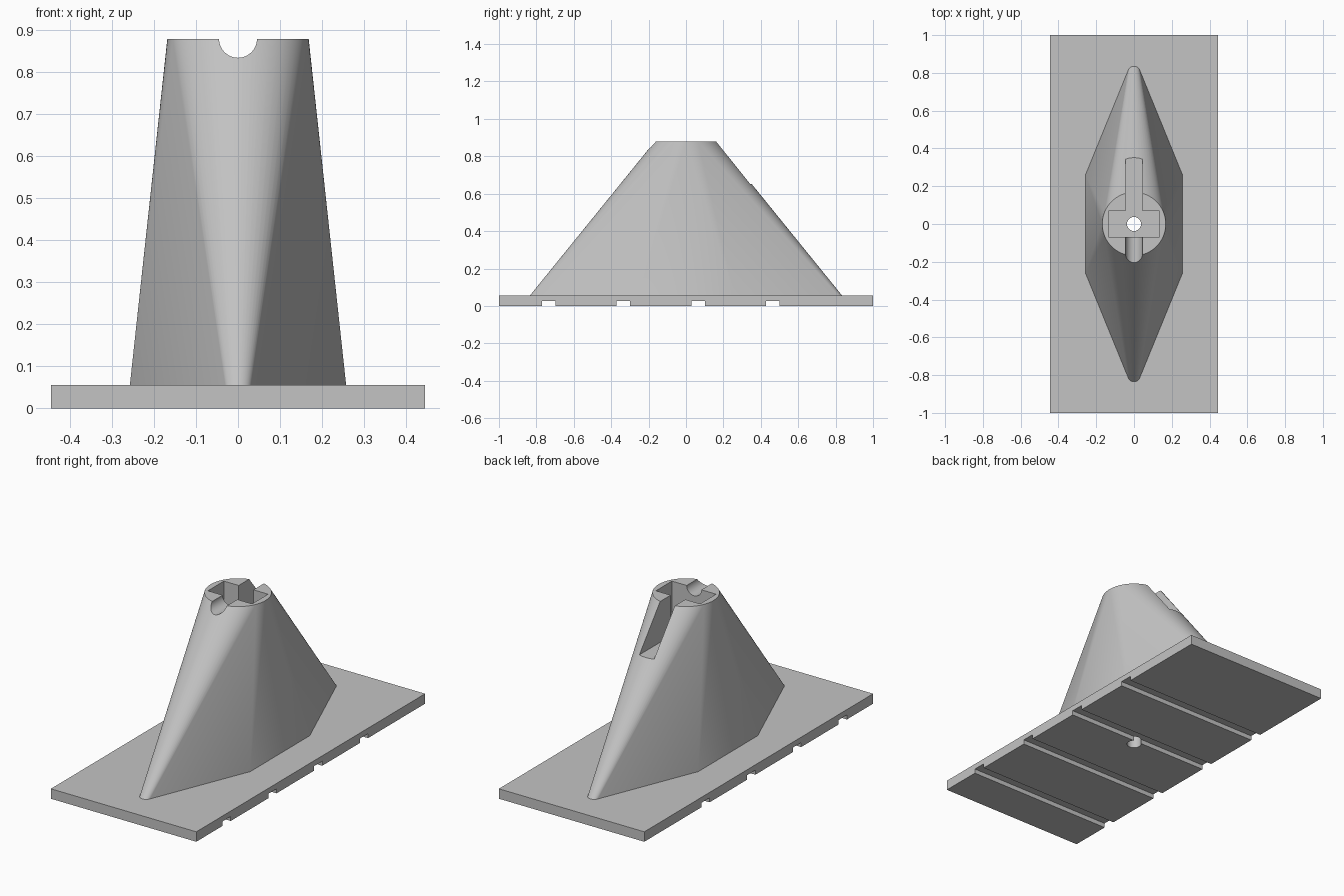
import bpy, bmesh
from math import cos, sin, pi, radians

cube = bpy.data.objects.get("Cube")
if cube:
    bpy.data.objects.remove(cube, do_unlink=True)

grey = bpy.data.materials.new("plain grey")
grey.use_nodes = True
grey.diffuse_color = (0.55, 0.55, 0.55, 1)
grey.node_tree.nodes["Principled BSDF"].inputs["Base Color"].default_value = grey.diffuse_color

PLATE_TOP, TOWER_TOP = 0.055, 0.878


def make(name, bm):
    bmesh.ops.recalc_face_normals(bm, faces=bm.faces)
    mesh = bpy.data.meshes.new(name)
    bm.to_mesh(mesh)
    bm.free()
    mesh.materials.append(grey)
    obj = bpy.data.objects.new(name, mesh)
    bpy.context.collection.objects.link(obj)
    return obj


def prism(name, outline, low, high):
    """Extrude a flat outline straight up."""
    bm = bmesh.new()
    face = bm.faces.new([bm.verts.new((x, y, low)) for x, y in outline])
    top = bmesh.ops.extrude_face_region(bm, geom=[face])["geom"]
    bmesh.ops.translate(bm, vec=(0, 0, high - low),
                        verts=[v for v in top if isinstance(v, bmesh.types.BMVert)])
    return make(name, bm)


def rectangle(x, y0, y1):
    return [(-x, y0), (x, y0), (x, y1), (-x, y1)]


def circle(radius, count, cy=0):
    return [(radius * cos(2 * pi * i / count), cy + radius * sin(2 * pi * i / count))
            for i in range(count)]


def activate(obj):
    bpy.ops.object.select_all(action="DESELECT")
    obj.select_set(True)
    bpy.context.view_layer.objects.active = obj


def cut(obj, cutter):
    """Subtract the cutter and throw it away."""
    cutter.hide_render = True
    mod = obj.modifiers.new("cut", "BOOLEAN")
    mod.operation, mod.solver, mod.object = "DIFFERENCE", "EXACT", cutter
    activate(obj)
    bpy.ops.object.modifier_apply(modifier=mod.name)
    bpy.data.objects.remove(cutter, do_unlink=True)


def smooth(obj):
    activate(obj)
    bpy.ops.object.shade_smooth_by_angle(angle=radians(25))
    mod = obj.modifiers.new("flat panels", "WEIGHTED_NORMAL")
    mod.keep_sharp = True


# Base plate with four cross grooves underneath
plate = prism("base_plate", rectangle(0.445, -1, 1), 0, PLATE_TOP)
for i in range(4):
    y = -0.735 + 0.4 * i
    cut(plate, prism("groove_cutter", rectangle(0.6, y - 0.036, y + 0.036), -0.1, 0.025))

# Tower: hull from a round top down to a long hexagon with rounded tips
bm = bmesh.new()
for x, y in circle(0.168, 96):
    bm.verts.new((x, y, TOWER_TOP))
for side in (-1, 1):
    for x, y in circle(0.033, 48, side * 0.802):
        bm.verts.new((x, y, PLATE_TOP))
    for x in (-0.257, 0.257):
        bm.verts.new((x, side * 0.26, PLATE_TOP))
hull = bmesh.ops.convex_hull(bm, input=bm.verts)
loose = {g for g in hull["geom_interior"] + hull["geom_unused"]
         if isinstance(g, bmesh.types.BMVert)}
bmesh.ops.delete(bm, geom=list(loose), context="VERTS")
bmesh.ops.dissolve_limit(bm, angle_limit=radians(0.05), verts=bm.verts, edges=bm.edges)
tower = make("tower", bm)

# T-shaped pocket whose stem opens through the back slope
pocket = [(-0.135, -0.07), (0.135, -0.07), (0.135, 0.07), (0.045, 0.07),
          (0.045, 0.6), (-0.045, 0.6), (-0.045, 0.07), (-0.135, 0.07)]
cut(tower, prism("pocket_cutter", pocket, 0.652, 1))

# Half-round channel across the front rim
channel = prism("channel_cutter", circle(0.045, 48), 0, 0.4)
channel.rotation_euler.x = radians(90)
channel.location.z = TOWER_TOP
bpy.context.view_layer.update()
cut(tower, channel)

# Round hole running down through everything
for part in (tower, plate):
    cut(part, prism("hole_cutter", circle(0.037, 48), -0.1, 1))
    smooth(part)
